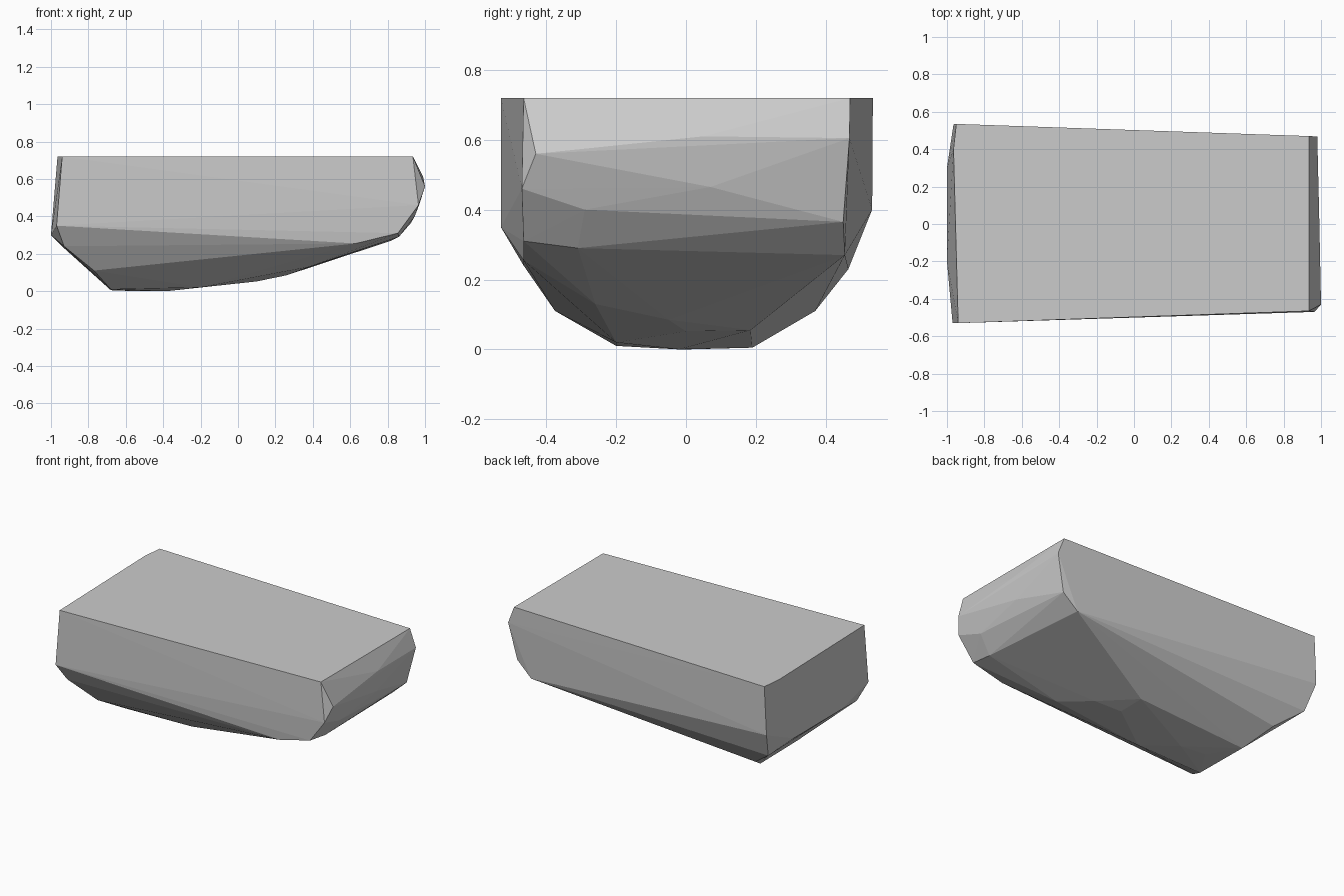
import bpy, bmesh

# Corner points of the faceted block, grouped by region
deck = [(-0.95, 0.535, 0.72), (-0.965, 0.4, 0.72), (-0.94, -0.53, 0.72),
        (0.935, -0.465, 0.72), (0.935, 0.47, 0.72)]
nose = [(1.0, -0.43, 0.56), (0.965, -0.47, 0.46), (0.99, 0.05, 0.61),
        (0.98, 0.468, 0.605), (0.97, 0.07, 0.465), (0.945, -0.29, 0.4),
        (0.925, 0.45, 0.365), (0.855, -0.465, 0.31), (0.86, -0.31, 0.29),
        (0.82, 0.455, 0.27), (0.63, -0.465, 0.255)]
tail = [(-1.0, 0.3, 0.3), (-1.0, -0.2, 0.3), (-0.97, -0.53, 0.35),
        (-0.965, 0.533, 0.4), (-0.93, -0.465, 0.24), (-0.93, 0.465, 0.23),
        (-0.77, -0.375, 0.11), (-0.77, 0.37, 0.11)]
keel = [(-0.68, -0.2, 0.01), (-0.68, 0.19, 0.005), (-0.55, 0.0, 0.0),
        (-0.38, -0.02, 0.0), (-0.2, -0.2, 0.02), (0.1, 0.185, 0.055),
        (0.1, 0.0, 0.052), (0.26, -0.05, 0.085), (0.38, -0.26, 0.13)]

# Wrap the points in a convex shell
bm = bmesh.new()
for p in deck + nose + tail + keel:
    bm.verts.new(p)
hull = bmesh.ops.convex_hull(bm, input=bm.verts)
loose = {v for v in hull["geom_interior"] + hull["geom_unused"]
         if isinstance(v, bmesh.types.BMVert)}
bmesh.ops.delete(bm, geom=list(loose), context='VERTS')
bmesh.ops.recalc_face_normals(bm, faces=bm.faces)

mesh = bpy.data.meshes.new("rock_block")
bm.to_mesh(mesh)
bm.free()
block = bpy.data.objects.new("rock_block", mesh)
bpy.context.collection.objects.link(block)

# Plain stone grey
grey = bpy.data.materials.new("stone grey")
grey.diffuse_color = (0.6, 0.6, 0.6, 1)
mesh.materials.append(grey)
